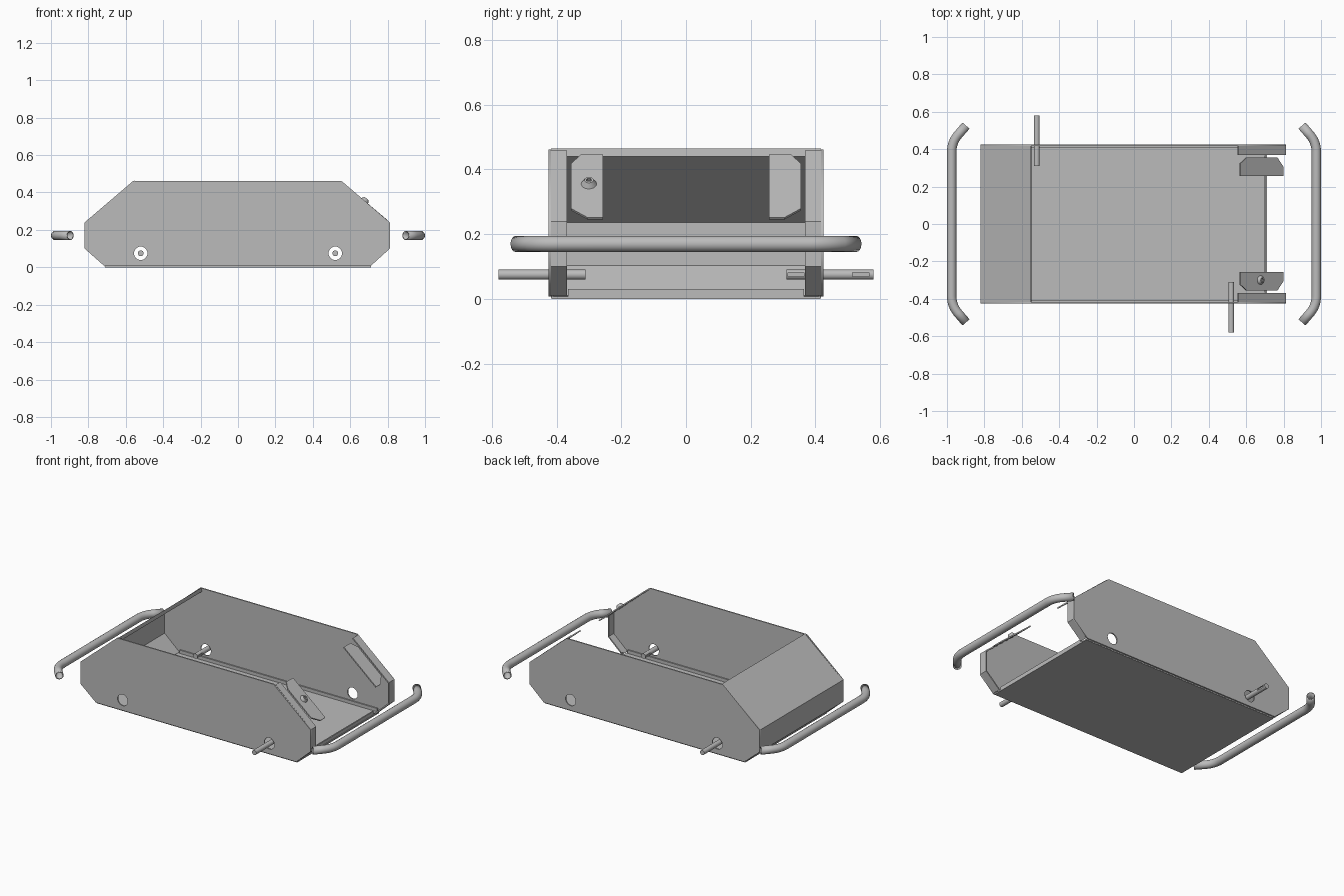
import bpy, bmesh
from math import sin, cos, pi, radians, atan2
from mathutils import Matrix, Vector

cube = bpy.data.objects.get("Cube")
if cube:
    bpy.data.objects.remove(cube, do_unlink=True)

steel = bpy.data.materials.new("grey steel")
steel.use_nodes = True
steel.diffuse_color = (0.5, 0.5, 0.5, 1)
steel.node_tree.nodes["Principled BSDF"].inputs["Base Color"].default_value = (0.5, 0.5, 0.5, 1)

T = 0.008        # sheet thickness
HALF = 0.417     # inner half width between the side plates
SLOPE = atan2(0.22, 0.26)


def link(name, data):
    ob = bpy.data.objects.new(name, data)
    bpy.context.collection.objects.link(ob)
    data.materials.append(steel)
    return ob


def from_bmesh(name, bm):
    bmesh.ops.recalc_face_normals(bm, faces=bm.faces)
    me = bpy.data.meshes.new(name)
    bm.to_mesh(me)
    bm.free()
    return link(name, me)


def to_mesh(ob):
    """Turn a curve object into a mesh object of the same name."""
    bpy.context.view_layer.update()
    me = bpy.data.meshes.new_from_object(ob.evaluated_get(bpy.context.evaluated_depsgraph_get()))
    name, matrix = ob.name, ob.matrix_world.copy()
    bpy.data.objects.remove(ob, do_unlink=True)
    new = bpy.data.objects.new(name, me)
    new.matrix_world = matrix
    bpy.context.collection.objects.link(new)
    if not me.materials:
        me.materials.append(steel)
    return new


def smooth(ob):
    bpy.ops.object.select_all(action="DESELECT")
    ob.select_set(True)
    bpy.context.view_layer.objects.active = ob
    bpy.ops.object.shade_smooth_by_angle(angle=radians(35))


def add_spline(curve, points, closed):
    sp = curve.splines.new("POLY")
    sp.points.add(len(points) - 1)
    for p, co in zip(sp.points, points):
        p.co = (*co, 1)
    sp.use_cyclic_u = closed


def bent_sheet(name, path, y0, y1):
    """Folded sheet following an (x, z) path, stretched along y."""
    bm = bmesh.new()
    rows = [[bm.verts.new((x, y, z)) for y in (y0, y1)] for x, z in path]
    for a, b in zip(rows, rows[1:]):
        bm.faces.new((a[0], a[1], b[1], b[0]))
    ob = from_bmesh(name, bm)
    mod = ob.modifiers.new("thickness", "SOLIDIFY")
    mod.thickness = T
    mod.offset = 0
    mod.use_even_offset = True
    return ob


def cylinder(name, radius, depth, matrix, sides=24, top=None):
    bm = bmesh.new()
    bmesh.ops.create_cone(bm, cap_ends=True, segments=sides, radius1=radius,
                          radius2=radius if top is None else top, depth=depth, matrix=matrix)
    return from_bmesh(name, bm)


def box(name, size, centre):
    bm = bmesh.new()
    bmesh.ops.create_cube(bm, size=1, matrix=Matrix.Translation(centre) @ Matrix.Diagonal((*size, 1)))
    return from_bmesh(name, bm)


# Side plates: eight-sided sheets with two round holes
outline = [(-0.71, 0.008), (0.71, 0.008), (0.812, 0.1), (0.812, 0.24),
           (0.55, 0.462), (-0.56, 0.462), (-0.82, 0.24), (-0.82, 0.1)]
for side, y in (("front", -1), ("back", 1)):
    cu = bpy.data.curves.new(side + "_side_plate", "CURVE")
    cu.dimensions = "2D"
    cu.fill_mode = "BOTH"
    cu.extrude = T / 2
    add_spline(cu, [(x, z, 0) for x, z in outline], True)
    for hx in (-0.52, 0.52):
        ring = [2 * pi * i / 32 for i in range(32)]
        add_spline(cu, [(hx + 0.036 * cos(a), 0.075 + 0.036 * sin(a), 0) for a in ring], True)
    plate = link(side + "_side_plate", cu)
    plate.matrix_world = Matrix.Translation((0, y * (HALF + T / 2), 0)) @ Matrix.Rotation(pi / 2, 4, "X")
    to_mesh(plate)

    # Folded flange around the open end
    bent_sheet(side + "_end_flange", [(0.555, 0.455), (0.808, 0.238), (0.808, 0.102), (0.71, 0.013)],
               y * 0.368, y * HALF)
    # Low upstand of the floor along the side plate
    box(side + "_floor_upstand", (1.4, T, 0.025), (0, y * 0.412, 0.0165))

# Closed end with its sloped cover and folded lip
bent_sheet("closed_end_cover", [(-0.552, 0.44), (-0.554, 0.457), (-0.816, 0.238),
                                (-0.816, 0.102), (-0.71, 0.008)], -HALF, HALF)
# Floor and its lip at the open end
box("floor", (1.42, 0.83, T), (0, 0, T / 2))
box("floor_lip", (T, 0.73, 0.024), (0.702, 0, 0.018))

# Tabs lying in the slope of the open end; local x runs down the slope
slope_frame = Matrix.Translation((0.685, 0, 0.349)) @ Matrix.Rotation(SLOPE, 4, "Y")
tab = [(-0.15, 0.257), (0.15, 0.257), (0.15, 0.305), (0.108, 0.355), (-0.108, 0.355), (-0.15, 0.325)]
for side, s in (("front", -1), ("back", 1)):
    bm = bmesh.new()
    face = bm.faces.new([bm.verts.new((x, s * y, -T)) for x, y in tab])
    top = bmesh.ops.extrude_face_region(bm, geom=[face])["geom"]
    bmesh.ops.translate(bm, vec=(0, 0, T), verts=[v for v in top if isinstance(v, bmesh.types.BMVert)])
    bm.transform(slope_frame)
    from_bmesh(side + "_end_tab", bm)

# Domed bolt with a hexagonal socket
bolt_frame = slope_frame @ Matrix.Translation((-0.01, -0.3, 0))
bolt = cylinder("tab_bolt", 0.024, 0.016, bolt_frame @ Matrix.Translation((0, 0, 0.008)), top=0.014)
socket = cylinder("bolt_socket_cutter", 0.009, 0.02, bolt_frame @ Matrix.Translation((0, 0, 0.018)), sides=6)
cutters = [(bolt, socket)]

# Cross pins, one through each side, with two slots cut in each
for side, s in (("back", 1), ("front", -1)):
    turn = Matrix.Translation((-0.52 * s, s * 0.445, 0.075))
    pin = cylinder(side + "_pin", 0.0155, 0.268, turn @ Matrix.Rotation(pi / 2, 4, "X"))
    smooth(pin)
    for i, dy in enumerate((-0.105, 0.095)):
        centre = turn @ Vector((s * 0.014, s * dy, 0))
        cutters.append((pin, box(f"{side}_pin_slot_cutter_{i + 1}", (0.012, 0.05, 0.012), centre)))

for target, cutter in cutters:
    mod = target.modifiers.new("cut", "BOOLEAN")
    mod.operation = "DIFFERENCE"
    mod.solver = "EXACT"
    mod.object = cutter
    cutter.hide_render = True
    cutter.hide_viewport = True

# Hollow handle bars with both ends bent inward
R, BEND = 0.14, radians(41)
half_path = [(0.975 - R * (1 - cos(a)), 0.385 + R * sin(a)) for a in [BEND * i / 8 for i in range(9)]]
end = half_path[-1]
half_path.append((end[0] - 0.065 * sin(BEND), end[1] + 0.065 * cos(BEND)))
for side, s in (("left", 1), ("right", -1)):
    cu = bpy.data.curves.new(side + "_handle_bar", "CURVE")
    cu.dimensions = "3D"
    cu.bevel_depth = 0.025
    cu.bevel_resolution = 6
    points = [(s * x, -y, 0.17) for x, y in reversed(half_path)] + [(s * x, y, 0.17) for x, y in half_path]
    add_spline(cu, points, False)
    bar = to_mesh(link(side + "_handle_bar", cu))
    wall = bar.modifiers.new("wall", "SOLIDIFY")
    wall.thickness = 0.006
    wall.offset = -1
    smooth(bar)
